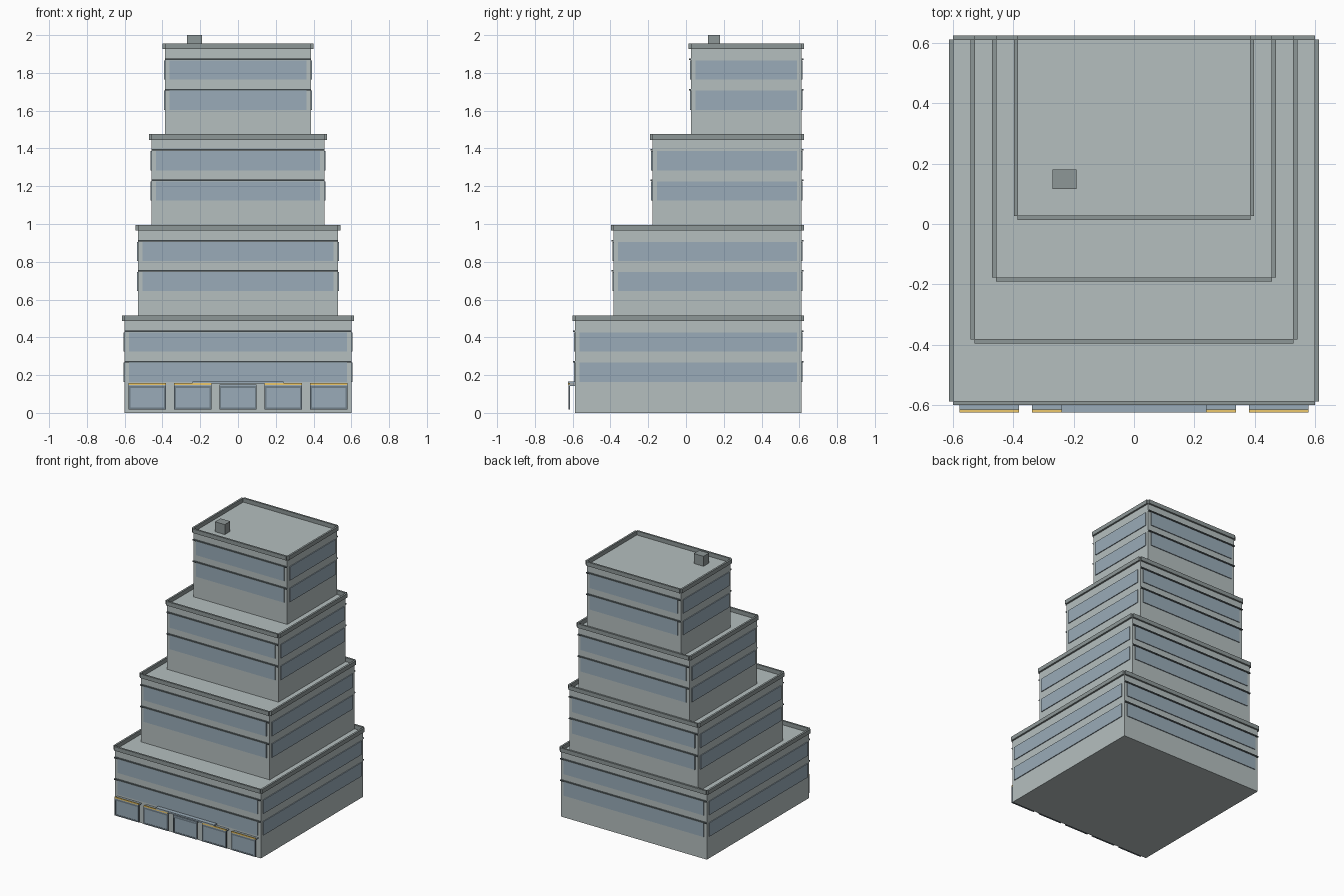
import bpy

if "Cube" in bpy.data.objects:
    bpy.data.objects.remove(bpy.data.objects["Cube"])


def material(name, rgb):
    m = bpy.data.materials.new(name)
    m.diffuse_color = (*rgb, 1)
    m.use_nodes = True
    m.node_tree.nodes["Principled BSDF"].inputs["Base Color"].default_value = m.diffuse_color
    return m


WALL = material("wall_grey", (0.46, 0.52, 0.52))
TRIM = material("trim_grey", (0.27, 0.31, 0.31))
LEDGE = material("ledge_dark", (0.13, 0.16, 0.17))
GLASS = material("glass_blue", (0.32, 0.41, 0.48))
FRAME = material("frame_slate", (0.16, 0.21, 0.25))
AMBER = material("sign_amber", (0.85, 0.58, 0.15))


def box(name, x, y, z, mat):
    """Box from (min, max) ranges along each axis."""
    verts = [(a, b, c) for a in x for b in y for c in z]
    faces = [(0, 1, 3, 2), (4, 6, 7, 5), (0, 4, 5, 1),
             (2, 3, 7, 6), (0, 2, 6, 4), (1, 5, 7, 3)]
    me = bpy.data.meshes.new(name)
    me.from_pydata(verts, [], faces)
    me.materials.append(mat)
    ob = bpy.data.objects.new(name, me)
    bpy.context.collection.objects.link(ob)
    return ob


BACK = 0.612
STEP = 0.48
P = 0.013      # parapet thickness
G = 0.006      # glass projection
L = 0.011      # ledge projection

# Stepped tiers, flush at the back
for i in range(4):
    w = 0.6 - 0.0714 * i
    f = -0.588 + 0.205 * i
    base = STEP * i
    top = base + 0.486
    box(f"tier_{i}", (-w, w), (f, BACK), (base + (0.006 if i else 0), top), WALL)

    # Parapet strips standing just outside the walls
    pz = (top, top + 0.03)
    box(f"parapet_front_{i}", (-w, w), (f - P, f + 0.001), pz, TRIM)
    box(f"parapet_back_{i}", (-w, w), (BACK - 0.001, BACK + P), pz, TRIM)
    for s in (-1, 1):
        xs = sorted((s * (w - 0.001), s * (w + P)))
        box(f"parapet_side_{i}", xs, (f, BACK), pz, TRIM)

    # Window bands on all sides, ledges on front and back
    for k in range(2):
        z0 = base + 0.164 + 0.16 * k
        z = (z0, z0 + 0.102)
        lz = (z0 + 0.104, z0 + 0.112)
        wx = (-w + 0.024, w - 0.024)
        box(f"window_front_{i}{k}", wx, (f - G, f + 0.002), z, GLASS)
        box(f"window_back_{i}{k}", wx, (BACK - 0.002, BACK + G), z, GLASS)
        box(f"ledge_front_{i}{k}", (-w, w), (f - L, f + 0.002), lz, LEDGE)
        box(f"ledge_back_{i}{k}", (-w, w), (BACK - 0.002, BACK + L), lz, LEDGE)
        for s in (-1, 1):
            xs = sorted((s * (w - 0.002), s * (w + G)))
            box(f"window_side_{i}{k}", xs, (f + 0.024, BACK - 0.024), z, GLASS)

# Roof vent
box("roof_vent", (-0.27, -0.19), (0.116, 0.18), (1.926, 2.0), TRIM)

# Street level shop fronts standing in front of the wall
YF, YB = -0.623, -0.615
for j in range(5):
    c = 0.24 * (j - 2)
    x0, x1 = c - 0.099, c + 0.099
    t = 0.01
    box(f"shop_glass_{j}", (x0 + t, x1 - t), (YF + 0.002, YB - 0.002), (0.026, 0.132), GLASS)
    box(f"shop_sill_{j}", (x0, x1), (YF, YB), (0.018, 0.028), FRAME)
    box(f"shop_lintel_{j}", (x0, x1), (YF, YB), (0.131, 0.142), FRAME)
    box(f"shop_post_left_{j}", (x0, x0 + t), (YF, YB), (0.028, 0.131), FRAME)
    box(f"shop_post_right_{j}", (x1 - t, x1), (YF, YB), (0.028, 0.131), FRAME)
    box(f"shop_head_{j}", (x0, x1), (YF, -0.587), (0.142, 0.149), GLASS)
    if j != 2:
        box(f"sign_strip_{j}", (x0, x1), (YF - 0.002, YF + 0.008), (0.147, 0.157), AMBER)

# Entrance canopy
box("entrance_canopy", (-0.24, 0.24), (-0.625, -0.587), (0.155, 0.166), GLASS)
